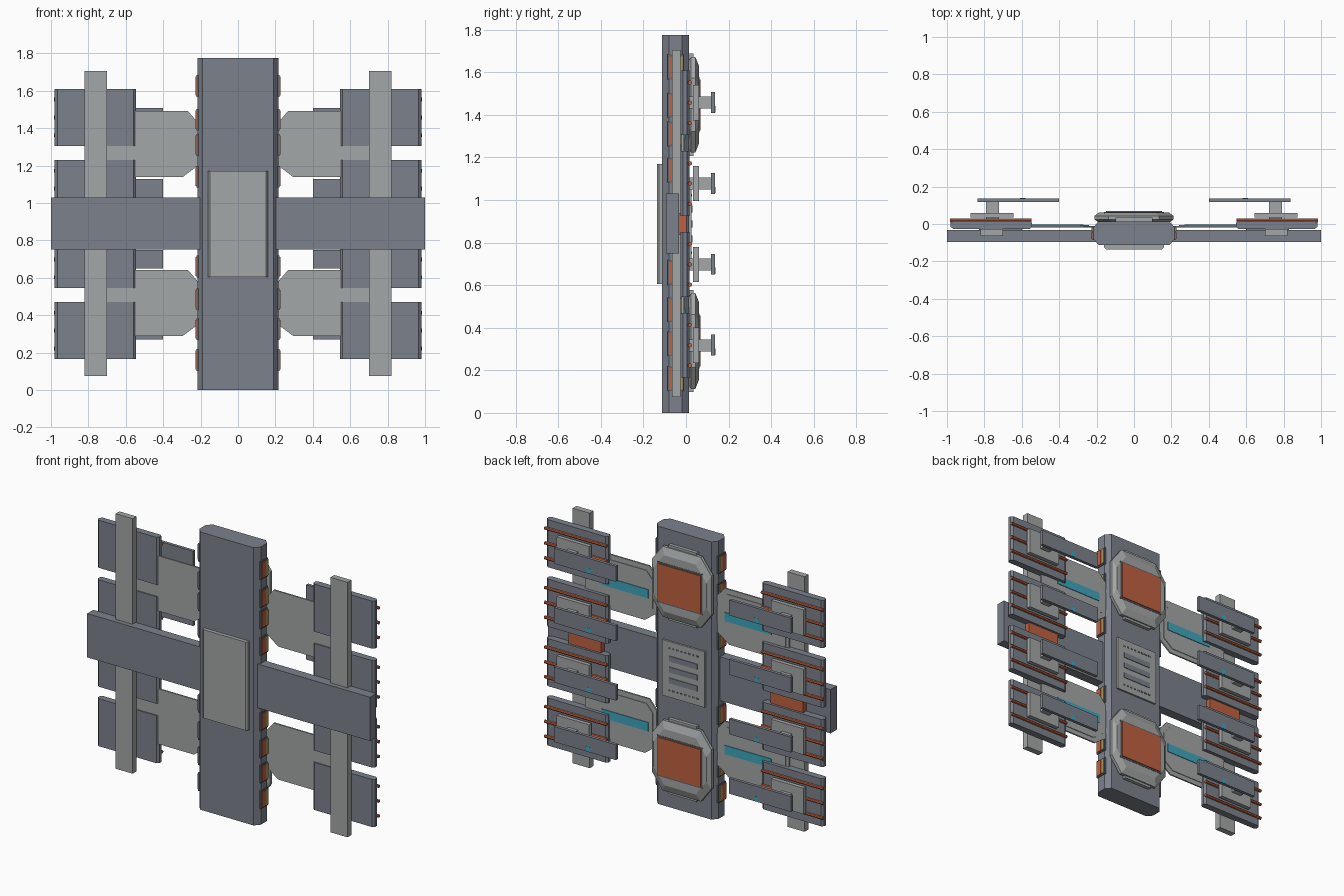
import bpy, bmesh
from mathutils import Matrix, Vector

if "Cube" in bpy.data.objects:
    bpy.data.objects.remove(bpy.data.objects["Cube"])


def material(name, rgb):
    m = bpy.data.materials.new(name)
    m.diffuse_color = (*rgb, 1)
    m.use_nodes = True
    m.node_tree.nodes["Principled BSDF"].inputs["Base Color"].default_value = m.diffuse_color
    return m


SLATE = material("slate grey", (0.20, 0.22, 0.26))
LIGHT = material("light grey", (0.37, 0.39, 0.385))
ORANGE = material("burnt orange", (0.52, 0.12, 0.05))
TEAL = material("teal", (0.05, 0.38, 0.50))
TAN = material("tan", (0.45, 0.30, 0.11))
DARK = material("dark grey", (0.12, 0.13, 0.15))
MID = 0.8875  # height of the symmetry line


def finish(name, bm, mat, mirror):
    bmesh.ops.recalc_face_normals(bm, faces=bm.faces)
    me = bpy.data.meshes.new(name)
    bm.to_mesh(me)
    bm.free()
    me.materials.append(mat)
    ob = bpy.data.objects.new(name, me)
    bpy.context.collection.objects.link(ob)
    if mirror:
        ob.modifiers.new("mirror", "MIRROR").use_axis[0] = True
    return ob


def loft(name, rings, mat, mirror=False):
    """Solid through rings of equal point count, capped at both ends."""
    bm = bmesh.new()
    vs = [[bm.verts.new(p) for p in r] for r in rings]
    n = len(vs[0])
    bm.faces.new(vs[0])
    bm.faces.new(vs[-1])
    for a, b in zip(vs, vs[1:]):
        for i in range(n):
            j = (i + 1) % n
            bm.faces.new((a[i], a[j], b[j], b[i]))
    return finish(name, bm, mat, mirror)


def box(name, x, y, z, mat, mirror=False):
    (x0, x1), (y0, y1), (z0, z1) = x, y, z
    ring = lambda h: [(x0, y0, h), (x1, y0, h), (x1, y1, h), (x0, y1, h)]
    return loft(name, [ring(z0), ring(z1)], mat, mirror)


def octagon(u0, u1, v0, v1, cu, cv):
    return [(u0 + cu, v0), (u1 - cu, v0), (u1, v0 + cv), (u1, v1 - cv),
            (u1 - cu, v1), (u0 + cu, v1), (u0, v1 - cv), (u0, v0 + cv)]


def column(name, pts, z0, z1, mat, mirror=False):
    return loft(name, [[(x, y, z) for x, y in pts] for z in (z0, z1)], mat, mirror)


def slab(name, pts, y0, y1, mat, mirror=False):
    return loft(name, [[(x, y, z) for x, z in pts] for y in (y0, y1)], mat, mirror)


def rod(name, x0, x1, y, z, r, mat):
    bm = bmesh.new()
    bmesh.ops.create_cone(bm, cap_ends=True, segments=8, radius1=r, radius2=r, depth=x1 - x0,
                          matrix=Matrix.Translation(Vector(((x0 + x1) / 2, y, z)))
                          @ Matrix.Rotation(1.570796, 4, 'Y'))
    return finish(name, bm, mat, True)


# Central spine with chamfered long edges, and its front cover
column("spine", octagon(-0.217, 0.217, -0.112, 0.014, 0.028, 0.032), 0, 1.775, SLATE)
column("front_cover", [(-0.16, -0.11), (-0.16, -0.126), (-0.15, -0.136), (0.15, -0.136),
                       (0.16, -0.126), (0.16, -0.11)], 0.605, 1.17, LIGHT)

# Cross arms and long vertical rails
box("cross_arm", (0.2, 1.0), (-0.095, -0.033), (0.75, 1.03), SLATE, True)
box("vertical_rail", (0.70, 0.82), (-0.065, -0.027), (0.075, 1.705), LIGHT, True)
box("arm_block", (0.60, 0.83), (-0.034, 0.002), (0.835, 0.94), ORANGE, True)

# Wing panels with teal stripes
for c in (1.3125, 0.4625):
    wing = [(0.215, c - 0.113), (0.297, c - 0.175), (0.72, c - 0.175),
            (0.72, c + 0.178), (0.267, c + 0.178), (0.215, c + 0.118)]
    slab("wing_panel", wing, -0.02, -0.010, LIGHT, True)
    inner = [(0.24, c - 0.09), (0.31, c - 0.145), (0.70, c - 0.145),
             (0.70, c + 0.145), (0.285, c + 0.145), (0.24, c + 0.095)]
    slab("wing_inner_panel", inner, -0.012, -0.006, LIGHT, True)
    box("wing_stripe", (0.27, 0.60), (-0.008, -0.002), (c - 0.028, c + 0.028), TEAL, True)

# Four outer modules on each side
for c in (MID - 0.57, MID - 0.19, MID + 0.19, MID + 0.57):
    column("module_plate", octagon(0.545, 0.98, -0.027, 0.016, 0.014, 0.012),
           c - 0.152, c + 0.152, SLATE, True)
    for dz in (-0.095, 0, 0.095):
        rod("module_rod", 0.548, 0.985, 0.019, c + dz, 0.010, ORANGE)
    box("module_base", (0.643, 0.873), (0.034, 0.060), (c - 0.083, c + 0.083), LIGHT, True)
    box("module_stem", (0.722, 0.79), (0.01, 0.12), (c - 0.028, c + 0.028), LIGHT, True)
    box("module_bar", (0.40, 0.838), (0.117, 0.137), (c - 0.048, c + 0.05), SLATE, True)
    box("bar_mark", (0.58, 0.61), (0.1365, 0.138), (c - 0.045, c - 0.015), TEAL, True)

# Two tapered octagonal pods on the back with square orange faces
for c, t in ((MID + 0.56, 1), (MID - 0.55, 1)):
    sizes = [(0.012, 0.195, 0.205), (0.024, 0.21, 0.225), (0.044, 0.21, 0.225), (0.062, 0.187, 0.18)]
    loft("back_pod", [[(x, y, z) for x, z in
                       octagon(-w, w, c - h, c + h, 0.075, 0.10)] for y, w, h in sizes], LIGHT)
    box("pod_tab", (-0.10, 0.10), (0.014, 0.036), (c - 0.24, c + 0.24), LIGHT)
    box("pod_frame", (-0.16, 0.16), (0.058, 0.064), (c - 0.13, c + 0.13), DARK)
    box("pod_face", (-0.15, 0.15), (0.060, 0.069), (c - 0.12, c + 0.12), ORANGE)

# Vent panel between the pods
box("vent_panel", (-0.15, 0.15), (0.012, 0.026), (MID - 0.178, MID + 0.178), LIGHT)
for i in (-1, 0, 1):
    box("vent_slot", (-0.10, 0.10), (0.024, 0.030), (MID + i * 0.07 - 0.017, MID + i * 0.07 + 0.017), SLATE)
for dz in (-0.135, 0.135):
    for i in range(8):
        x = -0.098 + i * 0.028
        box("vent_dot", (x - 0.008, x + 0.008), (0.024, 0.028), (MID + dz - 0.005, MID + dz + 0.005), DARK)

# Small windows along both sides of the spine
for c in (0.16, 0.325, 0.485, 0.66, 1.14, 1.31, 1.445, 1.625):
    box("side_window_frame", (0.21, 0.222), (-0.086, -0.012), (c - 0.058, c + 0.058), DARK, True)
    box("side_window", (0.215, 0.228), (-0.081, -0.045), (c - 0.05, c + 0.05), ORANGE, True)
    box("side_window_back", (0.215, 0.228), (-0.041, -0.016), (c - 0.05, c + 0.05), TAN, True)
